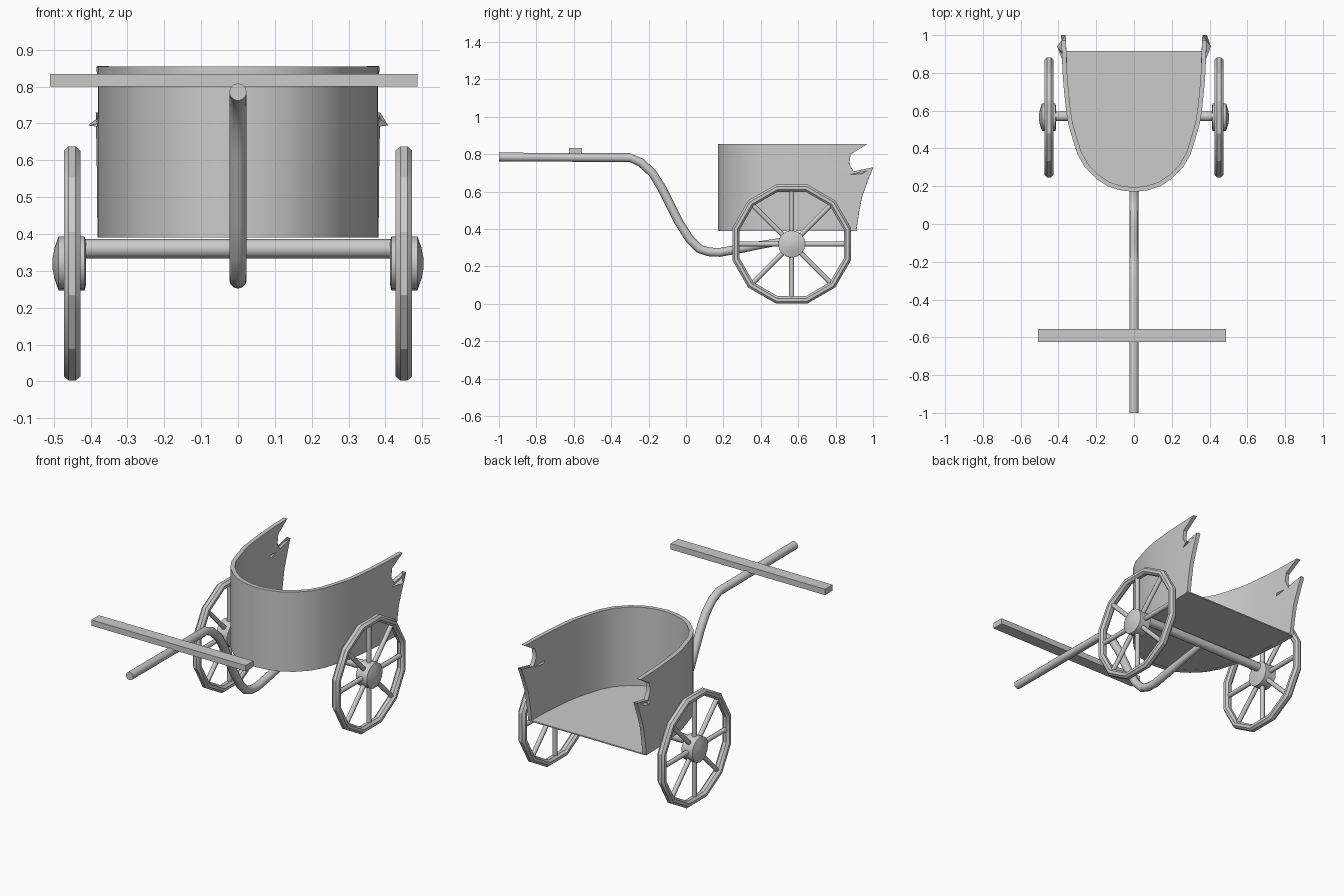
import bpy, bmesh, math
from mathutils import Vector, Matrix

if "Cube" in bpy.data.objects:
    bpy.data.objects.remove(bpy.data.objects["Cube"])

grey = bpy.data.materials.new("plain grey")
grey.diffuse_color = (0.6, 0.6, 0.6, 1)
grey.use_nodes = True
grey.node_tree.nodes["Principled BSDF"].inputs["Base Color"].default_value = grey.diffuse_color


def finish(name, bm, angle=30, thickness=0):
    bmesh.ops.recalc_face_normals(bm, faces=bm.faces) if not thickness else None
    me = bpy.data.meshes.new(name)
    bm.to_mesh(me)
    bm.free()
    ob = bpy.data.objects.new(name, me)
    bpy.context.collection.objects.link(ob)
    me.materials.append(grey)
    bpy.ops.object.select_all(action='DESELECT')
    ob.select_set(True)
    bpy.context.view_layer.objects.active = ob
    if thickness:
        mod = ob.modifiers.new("thickness", 'SOLIDIFY')
        mod.thickness, mod.offset = thickness, -1
        bpy.ops.object.modifier_apply(modifier=mod.name)
    bpy.ops.object.shade_smooth_by_angle(angle=math.radians(angle))
    return ob


def skin(bm, rings, closed=False, caps=True):
    """Bridge rings of points into a tube."""
    vs = [[bm.verts.new(p) for p in r] for r in rings]
    n = len(vs[0])
    for i in range(len(vs) if closed else len(vs) - 1):
        a, b = vs[i], vs[(i + 1) % len(vs)]
        for j in range(n):
            bm.faces.new((a[j], a[(j + 1) % n], b[(j + 1) % n], b[j]))
    if caps and not closed:
        bm.faces.new(vs[0])
        bm.faces.new(vs[-1])


def rod(bm, a, b, r, sides=8):
    a, b = Vector(a), Vector(b)
    rot = (b - a).to_track_quat('Z', 'Y').to_matrix().to_4x4()
    bmesh.ops.create_cone(bm, cap_ends=True, segments=sides, radius1=r, radius2=r,
                          depth=(b - a).length, matrix=Matrix.Translation((a + b) / 2) @ rot)


# Curved body wall: U outline swept up, with torn rear edges
half = [(0, .17), (.07, .178), (.14, .20), (.20, .24), (.26, .30), (.30, .37),
        (.325, .45), (.348, .53), (.36, .60), (.372, .72)]
rear = [(.91, .39), (.925, .49), (.94, .57), (.965, .64), (1.0, .73), (.94, .695),
        (.90, .70), (.872, .75), (.88, .80), (.97, .855)]
inner_z = [.39, .49, .57, .62, .66, .685, .71, .75, .80, .855]


def row(k):
    y, z = rear[k]
    zi = inner_z[k]
    side = [(x, yy, zi) for x, yy in half]
    side += [(.378, .80, zi * .6 + z * .4), (.386 - (1 - y) * .05, y, z)]
    return [(-x, yy, zz) for x, yy, zz in reversed(side[1:])] + side


bm = bmesh.new()
grid = [[bm.verts.new(p) for p in row(k)] for k in range(len(rear))]
for a, b in zip(grid, grid[1:]):
    for j in range(len(a) - 1):
        bm.faces.new((a[j], a[j + 1], b[j + 1], b[j]))
finish("body_wall", bm, 40, .024)

# Floor plate
bm = bmesh.new()
bm.faces.new([bm.verts.new((x * .985, y + .005, .398)) for x, y, z in row(0)])
ext = bmesh.ops.extrude_face_region(bm, geom=bm.faces[:])
bmesh.ops.translate(bm, verts=[v for v in ext['geom'] if isinstance(v, bmesh.types.BMVert)],
                    vec=(0, 0, -.007))
finish("floor", bm)

# Wheels with hubs and spokes
CY, CZ, WX = .565, .32, .45
for side, label in ((-1, "left"), (1, "right")):
    bm = bmesh.new()
    rings = []
    for i in range(12):
        t = math.radians(15 + 30 * i)
        ring = []
        for j in range(8):
            u = math.radians(22.5 + 45 * j)
            r = .309 + .0215 * math.cos(u)
            ring.append((side * WX + .0245 * math.sin(u), CY + r * math.cos(t), CZ + r * math.sin(t)))
        rings.append(ring)
    skin(bm, rings, closed=True)
    finish(label + "_wheel_rim", bm, 29)

    bm = bmesh.new()
    for i in range(8):
        t = math.radians(45 * i)
        d = Vector((0, math.cos(t), math.sin(t)))
        c = Vector((side * WX, CY, CZ))
        rod(bm, c + d * .05, c + d * .298, .0135)
    finish(label + "_spokes", bm, 50)

    bm = bmesh.new()
    profile = [(.412, .055), (.416, .073), (.487, .073), (.497, .045), (.504, .012)]
    skin(bm, [[(side * x, CY + r * math.cos(math.tau * j / 16), CZ + r * math.sin(math.tau * j / 16))
               for j in range(16)] for x, r in profile])
    finish(label + "_hub", bm, 40)

# Axle
bm = bmesh.new()
rod(bm, (-.43, .57, .36), (.43, .57, .36), .026, 12)
finish("axle", bm, 40)

# Draft pole, swept along a bent path
path = [(-1, .785), (-.3, .782), (-.24, .755), (-.18, .70), (-.13, .62), (-.04, .44),
        (.02, .345), (.07, .295), (.12, .278), (.18, .275), (.30, .297), (.57, .345)]
bm = bmesh.new()
rings = []
for i, (y, z) in enumerate(path):
    a, b = path[max(i - 1, 0)], path[min(i + 1, len(path) - 1)]
    t = Vector((0, b[0] - a[0], b[1] - a[1])).normalized()
    n = Vector((0, -t.z, t.y))
    r = .017 if i == len(path) - 1 else .0235
    rings.append([Vector((0, y, z)) + r * (math.cos(math.tau * j / 12) * Vector((1, 0, 0))
                  + math.sin(math.tau * j / 12) * n) for j in range(12)])
skin(bm, rings)
finish("draft_pole", bm, 45)

# Yoke crossbar
bm = bmesh.new()
bmesh.ops.create_cube(bm, size=1, matrix=Matrix.Translation((-.011, -.59, .817))
                      @ Matrix.Diagonal((.997, .07, .034, 1)))
finish("yoke_bar", bm)
